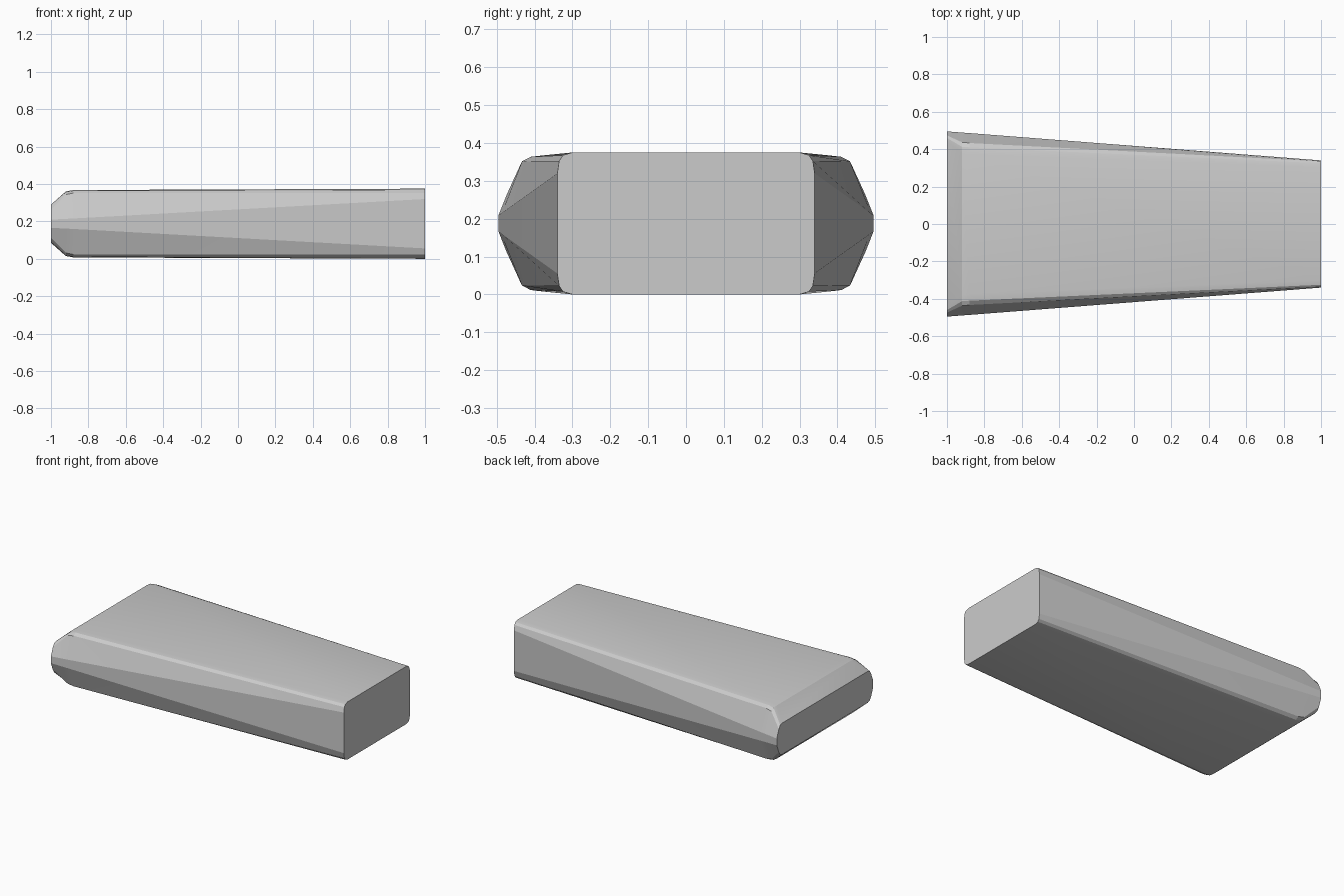
import bpy, bmesh, math

if "Cube" in bpy.data.objects:
    bpy.data.objects.remove(bpy.data.objects["Cube"])

MID = 0.1875  # mid height, sections mirror about it

# Quarter cross-sections (y, height above mid) at stations along x
SECTIONS = [
    (1.00, [(0.30, 0.1875), (0.325, 0.180), (0.335, 0.165), (0.34, 0.132)]),
    (-0.88, [(0.375, 0.180), (0.41, 0.176), (0.433, 0.164), (0.486, 0.028)]),
    (-0.92, [(0.38, 0.173), (0.413, 0.169), (0.437, 0.156), (0.489, 0.026)]),
    (-1.00, [(0.44, 0.102), (0.46, 0.096), (0.474, 0.075), (0.495, 0.022)]),
]


def full_ring(quarter):
    """Mirror a quarter section into a closed loop."""
    right = quarter + [(y, -h) for y, h in reversed(quarter)]
    return right + [(-y, h) for y, h in reversed(right)]


# Tapered body: loft through the sections and cap both ends
bm = bmesh.new()
rings = [[bm.verts.new((x, y, MID + h)) for y, h in full_ring(q)] for x, q in SECTIONS]
for a, b in zip(rings, rings[1:]):
    n = len(a)
    for i in range(n):
        j = (i + 1) % n
        bm.faces.new((a[i], a[j], b[j], b[i]))
bm.faces.new(rings[0])
bm.faces.new(rings[-1])
bmesh.ops.recalc_face_normals(bm, faces=bm.faces)

mesh = bpy.data.meshes.new("tapered_block")
bm.to_mesh(mesh)
bm.free()
block = bpy.data.objects.new("tapered_block", mesh)
bpy.context.collection.objects.link(block)

# Keep the facets crisp
bpy.context.view_layer.objects.active = block
block.select_set(True)
bpy.ops.object.shade_smooth_by_angle(angle=math.radians(14))
